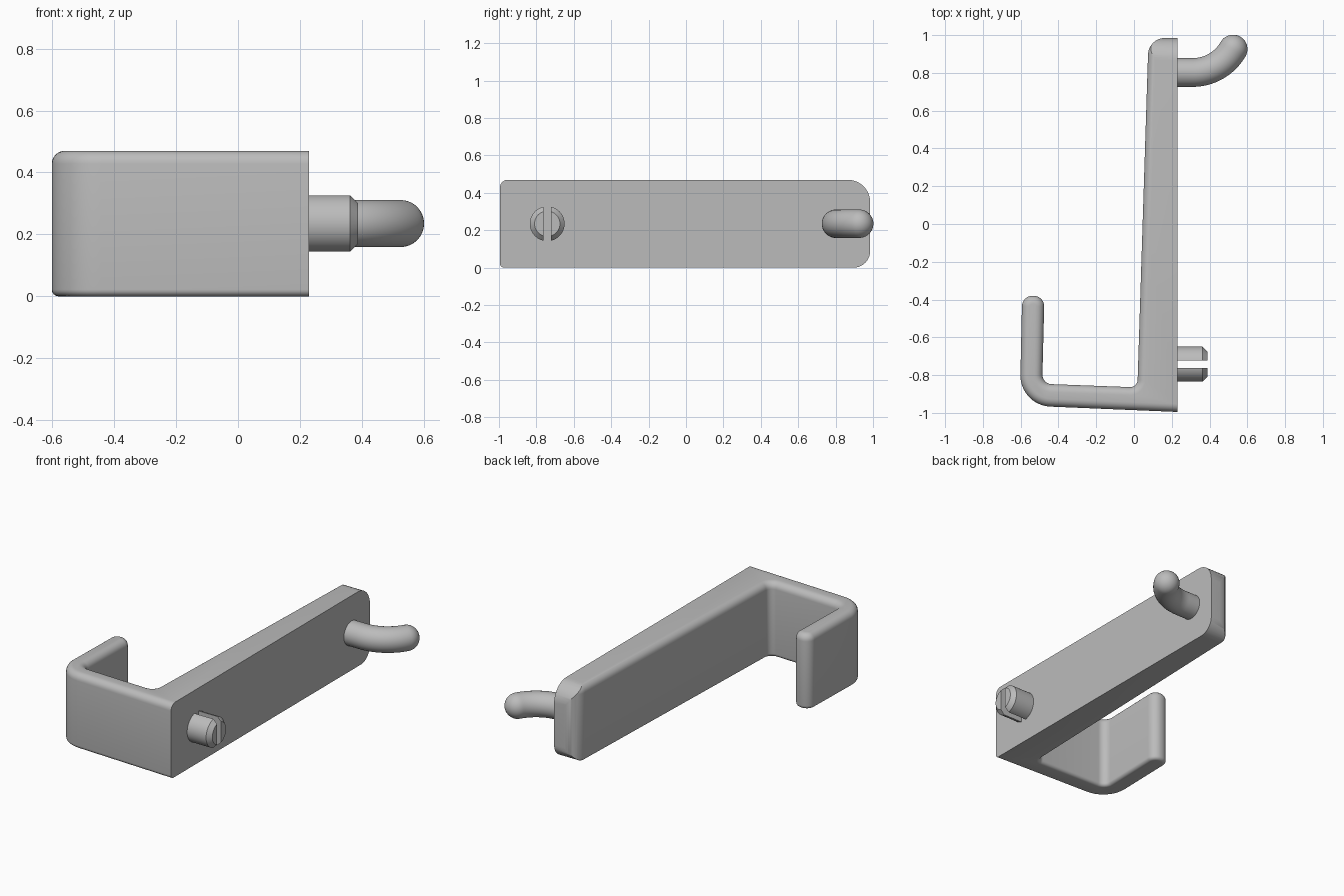
import bpy, bmesh, math
from mathutils import Vector

cube = bpy.data.objects.get("Cube")
if cube:
    bpy.data.objects.remove(cube, do_unlink=True)

HEIGHT = 0.47
MID = HEIGHT / 2
BACK = 0.23

grey = bpy.data.materials.new("plain grey")
grey.use_nodes = True
grey.diffuse_color = (0.5, 0.5, 0.5, 1)
grey.node_tree.nodes["Principled BSDF"].inputs["Base Color"].default_value = (0.5, 0.5, 0.5, 1)


def finish(bm, name):
    bmesh.ops.recalc_face_normals(bm, faces=bm.faces)
    mesh = bpy.data.meshes.new(name)
    bm.to_mesh(mesh)
    bm.free()
    mesh.materials.append(grey)
    obj = bpy.data.objects.new(name, mesh)
    bpy.context.collection.objects.link(obj)
    return obj


def select_only(obj):
    bpy.ops.object.select_all(action='DESELECT')
    obj.select_set(True)
    bpy.context.view_layer.objects.active = obj


def boolean(obj, cutter, operation):
    mod = obj.modifiers.new("cut", 'BOOLEAN')
    mod.object, mod.operation, mod.solver = cutter, operation, 'EXACT'
    select_only(obj)
    bpy.ops.object.modifier_apply(modifier=mod.name)
    bpy.data.objects.remove(cutter, do_unlink=True)


def smooth(obj, angle=32):
    select_only(obj)
    bpy.ops.object.shade_smooth_by_angle(angle=math.radians(angle))


def rounded(corners, steps=10):
    """Outline from (a, b, radius) corners, each rounded by an arc."""
    points = []
    for i, (a, b, r) in enumerate(corners):
        p = Vector((a, b))
        if r == 0:
            points.append(p)
            continue
        u = (Vector(corners[i - 1][:2]) - p).normalized()
        v = (Vector(corners[(i + 1) % len(corners)][:2]) - p).normalized()
        half = u.angle(v) / 2
        centre = p + (u + v).normalized() * r / math.sin(half)
        start = p + u * r / math.tan(half) - centre
        end = p + v * r / math.tan(half) - centre
        sweep = start.angle(end)
        for k in range(steps + 1):
            t = k / steps
            arc = (start * math.sin((1 - t) * sweep) + end * math.sin(t * sweep)) / math.sin(sweep)
            points.append(centre + arc)
    return points


def prism(points, to_3d, depth):
    bm = bmesh.new()
    face = bm.faces.new([bm.verts.new(to_3d(p)) for p in points])
    ext = bmesh.ops.extrude_face_region(bm, geom=[face])
    verts = [g for g in ext["geom"] if isinstance(g, bmesh.types.BMVert)]
    bmesh.ops.translate(bm, verts=verts, vec=depth)
    bmesh.ops.recalc_face_normals(bm, faces=bm.faces)
    return bm


def sweep_tube(rings, name, sides=40):
    """Capped round bar through (x, y, heading, radius) rings at mid height."""
    bm = bmesh.new()
    loops = []
    for x, y, heading, r in rings:
        side = Vector((-math.sin(heading), math.cos(heading), 0))
        loops.append([bm.verts.new(Vector((x, y, MID)) + side * r * math.cos(a)
                                   + Vector((0, 0, r * math.sin(a))))
                      for a in (math.tau * k / sides for k in range(sides))])
    for lo, hi in zip(loops, loops[1:]):
        for k in range(sides):
            n = (k + 1) % sides
            bm.faces.new((lo[k], lo[n], hi[n], hi[k]))
    bm.faces.new(loops[0])
    bm.faces.new(loops[-1])
    return finish(bm, name)


# Hook body: back plate, arm and upturned lip in one profile
outline = rounded([
    (BACK, -0.995, 0), (BACK, 0.985, 0), (0.077, 0.985, 0.09),
    (0.018, -0.865, 0.04), (-0.486, -0.846, 0.05), (-0.474, -0.38, 0.056),
    (-0.592, -0.38, 0.056), (-0.605, -0.96, 0.165)])
bm = prism(outline, lambda p: (p.x, p.y, 0), (0, 0, HEIGHT))
# Round the rims, leaving the flat back crisp
for level, size in ((HEIGHT, 0.042), (0, 0.022)):
    rim = [e for e in bm.edges
           if all(abs(v.co.z - level) < 1e-4 for v in e.verts)
           and not all(v.co.x > BACK - 1e-4 for v in e.verts)]
    bmesh.ops.bevel(bm, geom=rim, offset=size, offset_type='OFFSET',
                    segments=6, profile=0.5, affect='EDGES')
hook = finish(bm, "hook_body")

# Rounded corners of the plate, seen from its flat back
shape = rounded([(-1.0, 0, 0.02), (0.985, 0, 0.09),
                 (0.985, HEIGHT, 0.12), (-1.0, HEIGHT, 0.04)])
cutter = finish(prism(shape, lambda p: (-1, p.x, p.y), (2, 0, 0)), "corner_cutter")
cutter.hide_render = True
boolean(hook, cutter, 'INTERSECT')
smooth(hook)

# Split locking pin with a chamfered end
PIN_Y = -0.742
pin = sweep_tube([(BACK - 0.01, PIN_Y, 0, 0.093), (0.362, PIN_Y, 0, 0.093),
                  (0.388, PIN_Y, 0, 0.068)], "split_pin")
slot = [Vector((PIN_Y + a, MID + b)) for a, b in
        ((-0.02, -0.2), (0.02, -0.2), (0.02, 0.2), (-0.02, 0.2))]
cutter = finish(prism(slot, lambda p: (BACK, p.x, p.y), (0.3, 0, 0)), "slot_cutter")
cutter.hide_render = True
boolean(pin, cutter, 'DIFFERENCE')
smooth(pin)

# Bent peg with a domed tip
R, BEND, PEG_Y, PEG_X, BEND_R = 0.076, math.radians(60), 0.802, 0.31, 0.248
rings = [(BACK - 0.01, PEG_Y, 0, R)]
for k in range(17):
    a = BEND * k / 16
    rings.append((PEG_X + BEND_R * math.sin(a), PEG_Y + BEND_R * (1 - math.cos(a)), a, R))
tip_x, tip_y = rings[-1][:2]
for k in range(1, 11):
    a = math.pi / 2 * k / 10.2
    d = R * math.sin(a)
    rings.append((tip_x + d * math.cos(BEND), tip_y + d * math.sin(BEND), BEND, R * math.cos(a)))
peg = sweep_tube(rings, "bent_peg")
smooth(peg)
